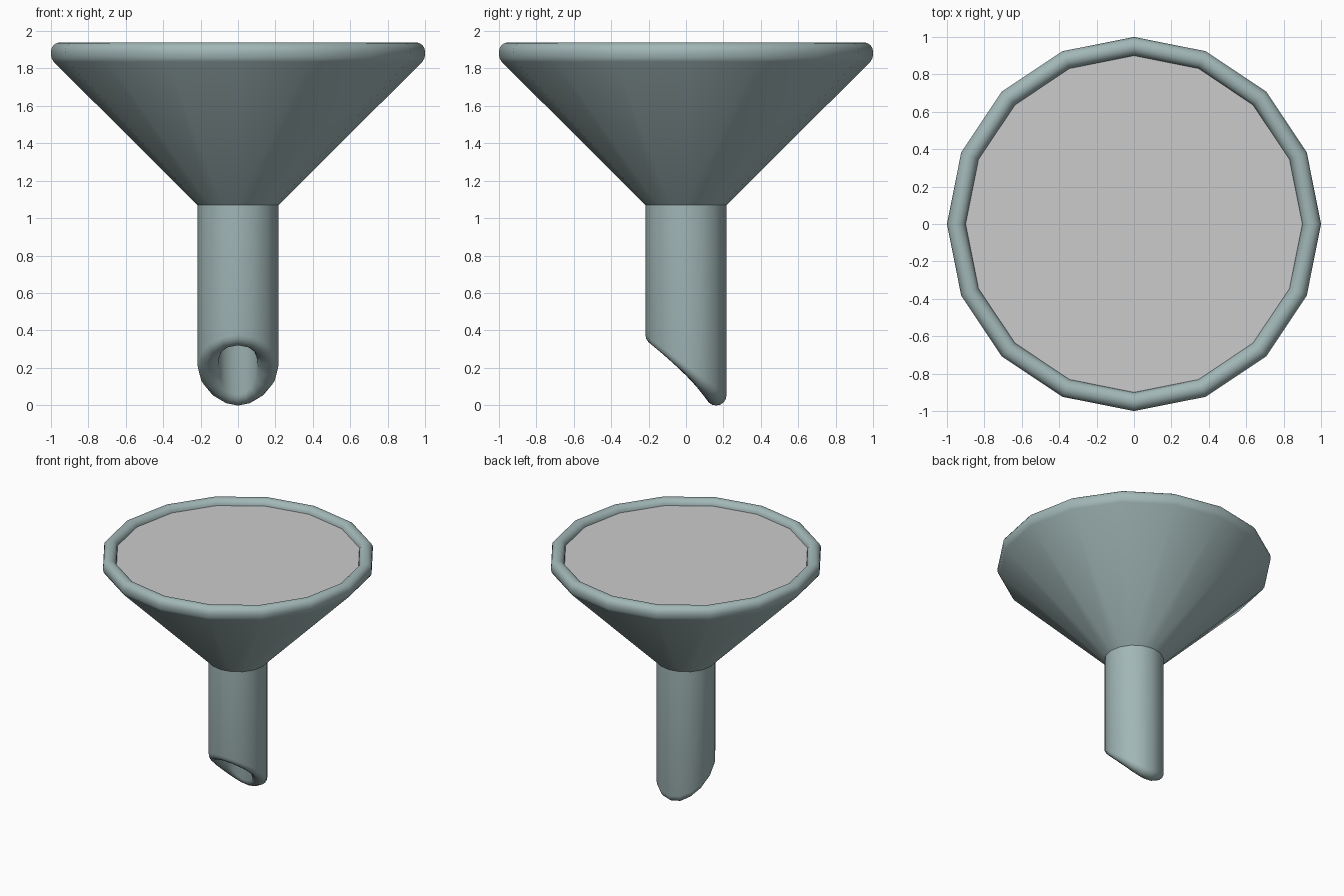
import bpy, math

if "Cube" in bpy.data.objects:
    bpy.data.objects.remove(bpy.data.objects["Cube"])

SIDES = 16

def material(name, color):
    m = bpy.data.materials.new(name)
    m.diffuse_color = (*color, 1)
    m.use_nodes = True
    m.node_tree.nodes["Principled BSDF"].inputs["Base Color"].default_value = m.diffuse_color
    return m

def lathe(name, profile, mat, lean=lambda i, y: 0.0, angle=40):
    # Revolve an open (radius, z) profile; lean shears chosen rings by their y
    verts, faces = [], []
    for i, (r, z, rc) in enumerate(profile):
        for k in range(SIDES):
            a = 2 * math.pi * k / SIDES
            verts.append((r * math.cos(a), r * math.sin(a), z + lean(i, rc * math.sin(a))))
    for i in range(len(profile) - 1):
        for k in range(SIDES):
            n = (k + 1) % SIDES
            a, b = i * SIDES, (i + 1) * SIDES
            faces.append((a + k, a + n, b + n, b + k))
    mesh = bpy.data.meshes.new(name)
    mesh.from_pydata(verts, [], faces)
    mesh.materials.append(mat)
    obj = bpy.data.objects.new(name, mesh)
    bpy.context.collection.objects.link(obj)
    bpy.ops.object.select_all(action='DESELECT')
    obj.select_set(True)
    bpy.context.view_layer.objects.active = obj
    bpy.ops.object.shade_smooth_by_angle(angle=math.radians(angle))
    return obj

def arc(cr, cz, rad, start, end, steps):
    pts = []
    for s in range(steps + 1):
        t = math.radians(start + (end - start) * s / steps)
        pts.append((cr + rad * math.cos(t), cz + rad * math.sin(t), cr))
    return pts

plastic = material("plastic", (0.36, 0.47, 0.47))

# Cone with rolled rim, outer wall then inner wall
cone = [(0.217, 1.07, 0), (0.985, 1.835, 0), (0.998, 1.857, 0)]
cone += arc(0.95, 1.89, 0.05, 0, 180, 8)
cone += [(0.90, 1.86, 0), (0.105, 1.07, 0)]
lathe("funnel_cone", cone, plastic)

# Spout: inner bore, rounded slanted lip, outer wall
lip = arc(0.161, 0.215 - 0.16 + 0.16, 0.056, 180, 360, 8)
spout = [(0.105, 1.07, 0)] + lip + [(0.217, 1.07, 0)]
last = len(spout) - 1
lathe("spout", spout, plastic, lambda i, y: 0.0 if i in (0, last) else -y, 60)

# Flat grey disc filling the mouth
bpy.ops.mesh.primitive_circle_add(vertices=SIDES, radius=0.9, fill_type='NGON', location=(0, 0, 1.895))
disc = bpy.context.object
disc.name = "mouth_disc"
